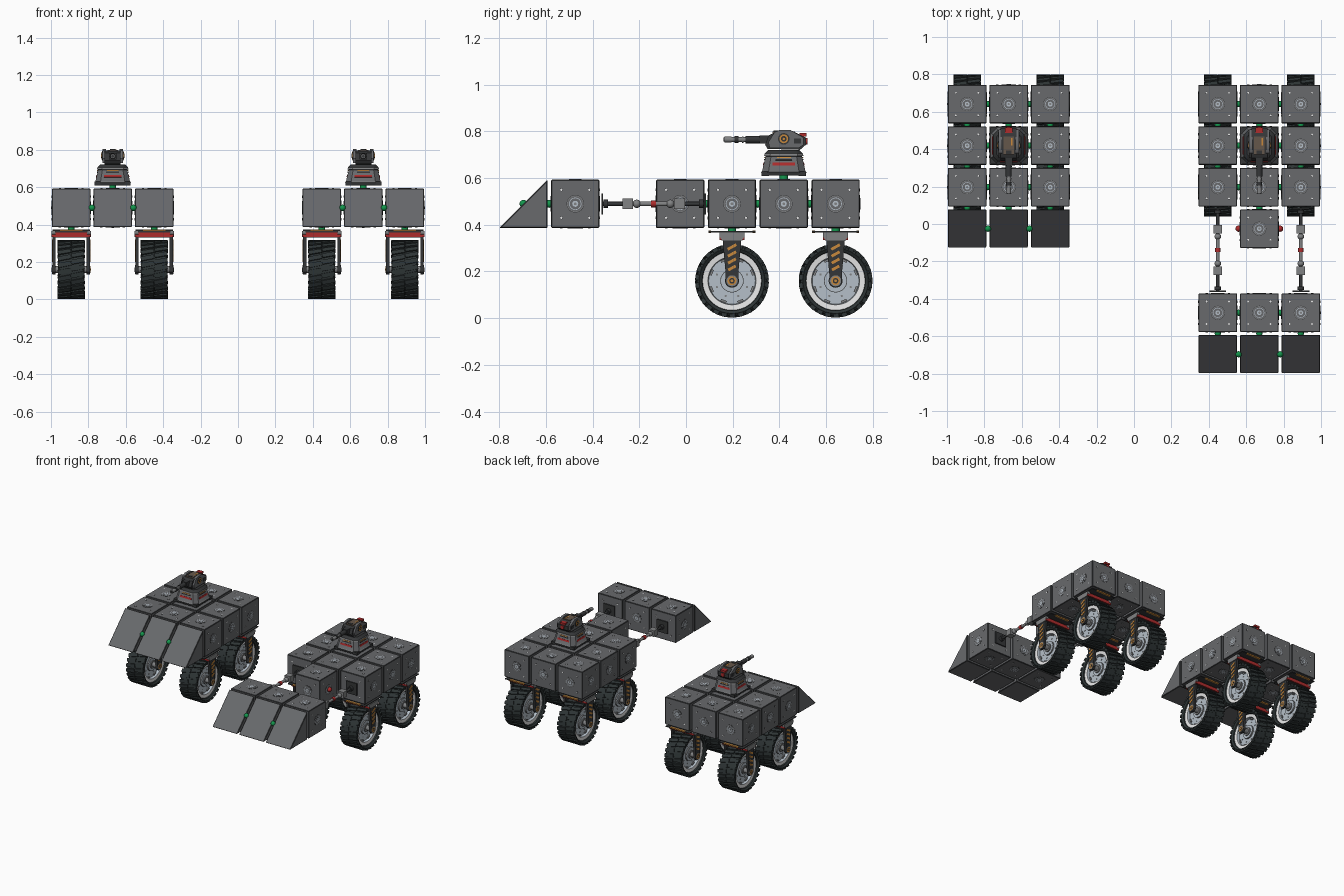
import bpy, bmesh
from math import cos, sin, pi, radians
from mathutils import Matrix, Vector

if "Cube" in bpy.data.objects:
    bpy.data.objects.remove(bpy.data.objects["Cube"])

COLOURS = {
    "hull grey": (.138, .142, .15), "dark grey": (.035, .037, .039),
    "tyre black": (.027, .035, .036), "white": (.9, .9, .9),
    "steel": (.46, .52, .58), "metal grey": (.22, .225, .23),
    "red": (.42, .025, .025), "green": (.007, .31, .075), "orange": (.58, .25, .045),
    "bronze": (.13, .095, .07),
}
MATS = []
for label, rgb in COLOURS.items():
    mat = bpy.data.materials.new(label)
    mat.use_nodes = True
    mat.diffuse_color = (*rgb, 1)
    mat.node_tree.nodes["Principled BSDF"].inputs["Base Color"].default_value = (*rgb, 1)
    MATS.append(mat)
HULL, DARK, TYRE, WHITE, STEEL, METAL, RED, GREEN, ORANGE, BRONZE = range(10)
X, Y, Z = Vector((1, 0, 0)), Vector((0, 1, 0)), Vector((0, 0, 1))


def paint(verts, m):
    for f in {f for v in verts for f in v.link_faces}:
        f.material_index = m


def box(bm, c, size, m, rot=Matrix()):
    mat = Matrix.Translation(c) @ rot @ Matrix.Diagonal((*size, 1))
    paint(bmesh.ops.create_cube(bm, size=1, matrix=mat)["verts"], m)


def tube(bm, c, axis, r, depth, m, seg=16):
    mat = Matrix.Translation(c) @ axis.to_track_quat("Z", "Y").to_matrix().to_4x4()
    paint(bmesh.ops.create_cone(bm, cap_ends=True, segments=seg, radius1=r, radius2=r,
                                matrix=mat, depth=depth)["verts"], m)


def ball(bm, c, r, m):
    paint(bmesh.ops.create_uvsphere(bm, u_segments=12, v_segments=8, radius=r,
                                    matrix=Matrix.Translation(c))["verts"], m)


def skin(bm, rings, mats, caps=True):
    """Join rings of points with faces, one colour per band."""
    vs = [[bm.verts.new(p) for p in ring] for ring in rings]
    n = len(vs[0])
    for a, b, m in zip(vs, vs[1:], mats):
        for i in range(n):
            bm.faces.new((a[i], a[(i + 1) % n], b[(i + 1) % n], b[i])).material_index = m
    if caps:
        bm.faces.new(vs[0]).material_index = mats[0]
        bm.faces.new(vs[-1]).material_index = mats[-1]


def prism(bm, profile, x0, x1, m):
    skin(bm, [[(x, y, z) for y, z in profile] for x in (x0, x1)], [m])


def finish(bm, name):
    bmesh.ops.recalc_face_normals(bm, faces=bm.faces)
    me = bpy.data.meshes.new(name)
    bm.to_mesh(me)
    bm.free()
    for mat in MATS:
        me.materials.append(mat)
    me.polygons.foreach_set("use_smooth", [True] * len(me.polygons))
    me.set_sharp_from_angle(angle=radians(32))
    return me


def place(name, me, loc):
    ob = bpy.data.objects.new(name, me)
    ob.location = loc
    bpy.context.collection.objects.link(ob)


H, STEP, MID = .1035, .222, .49


def dark_edges(bm):
    """Bevel every edge and darken the narrow strips."""
    bmesh.ops.bevel(bm, geom=bm.edges[:], offset=.004, segments=1, affect="EDGES")
    for f in bm.faces:
        f.material_index = HULL if f.calc_area() > .005 else DARK


def make_block():
    bm = bmesh.new()
    box(bm, (0, 0, 0), (2 * H,) * 3, HULL)
    dark_edges(bm)
    for n in (X, -X, Y, -Y, Z, -Z):
        # stacked port discs and corner bolts on each face
        for i, (r, m) in enumerate(((.038, DARK), (.036, METAL), (.033, HULL), (.027, STEEL),
                                    (.024, HULL), (.013, STEEL), (.006, METAL))):
            tube(bm, n * H, n, r, .0016 + i * .0008, m)
        u, v = n.yzx, n.zxy
        for a in (-.06, .06):
            for b in (-.06, .06):
                tube(bm, n * H + u * a + v * b, n, .0065, .002, DARK, 8)
                tube(bm, n * H + u * a + v * b, n, .005, .003, WHITE, 8)
    return finish(bm, "armour_block")


def make_wedge():
    bm = bmesh.new()
    prism(bm, ((-H, -H), (H, -H), (H, H)), -H, H, HULL)
    bmesh.ops.recalc_face_normals(bm, faces=bm.faces)
    dark_edges(bm)
    return finish(bm, "wedge_block")


def make_wheel():
    bm = bmesh.new()
    half = [(.03, .012), (.03, .1), (.05, .103), (.053, .126), (.062, .128), (.071, .14), (.062, .15)]
    bands = [STEEL, STEEL, WHITE, TYRE, TYRE, TYRE]
    prof = half + [(-x, r) for x, r in reversed(half)]
    skin(bm, [[(x, r * cos(i * pi / 20), r * sin(i * pi / 20)) for i in range(40)] for x, r in prof],
         bands + [TYRE] + bands[::-1], caps=False)
    for i in range(26):
        for s in (-1, 1):
            # slanted tread lugs, the two rows staggered
            turn = Matrix.Rotation((i + s * .25) * pi / 13, 4, "X")
            box(bm, turn @ Vector((s * .036, 0, .149)), (.07, .024, .016), TYRE,
                turn @ Matrix.Rotation(.2, 4, "Z"))
    for s in (-1, 1):
        for i in range(8):
            turn = Matrix.Rotation((i + .5) * pi / 4, 4, "X")
            box(bm, turn @ Vector((s * .031, 0, .094)), (.012, .026, .01), METAL, turn)
            tube(bm, turn @ Vector((s * .03, 0, .07)), X, .005, .005, METAL, 8)
        tube(bm, X * s * .033, X, .05, .012, METAL, 24)
        tube(bm, X * s * .034, X, .047, .013, STEEL, 24)
        tube(bm, X * s * .04, X, .03, .016, METAL, 24)
    tube(bm, (0, 0, 0), X, .018, .19, METAL)
    return finish(bm, "wheel")


def make_fork():
    # origin at the wheel centre
    bm = bmesh.new()
    box(bm, (0, 0, .21), (.2, .2, .006), DARK)
    tube(bm, (0, 0, .218), Z, .018, .03, GREEN)
    box(bm, (0, 0, .19), (.19, .09, .036), DARK)
    box(bm, (0, 0, .187), (.208, .106, .024), RED)
    for s in (-1, 1):
        box(bm, (0, s * .095, .2105), (.12, .012, .009), ORANGE)
        prism(bm, ((-.054, .207), (.054, .207), (.054, .19), (.042, .173), (-.042, .173), (-.054, .19)),
              s * .085, s * .1055, METAL)
        prism(bm, ((-.04, .178), (.04, .178), (.027, .03), (.027, -.012), (.013, -.027),
                   (-.013, -.027), (-.027, -.012), (-.027, .03)), s * .083, s * .1, DARK)
        for i in range(4):
            box(bm, (s * .101, 0, .145 - i * .03), (.004, .042 - i * .002, .012), ORANGE,
                Matrix.Rotation(.5, 4, "X"))
        for r, d, m in ((.024, .004, METAL), (.019, .007, ORANGE), (.012, .009, DARK), (.006, .01, ORANGE)):
            tube(bm, X * s * .1, X, r, d, m)
    return finish(bm, "wheel_fork")


def make_turret_base():
    # origin on the deck, eight-sided tapering body
    bm = bmesh.new()
    tube(bm, (0, 0, .005), Z, .018, .03, GREEN)
    levels = [(.017, .094, DARK), (.032, .097, METAL), (.036, .093, HULL), (.1, .078, DARK),
              (.102, .084, METAL), (.112, .082, DARK), (.128, .066, DARK)]
    rings = []
    for z, w, _ in levels:
        k = w * .7
        rings.append([(w, -k, z), (w, k, z), (k, w, z), (-k, w, z),
                      (-w, k, z), (-w, -k, z), (-k, -w, z), (k, -w, z)])
    skin(bm, rings, [m for _, _, m in levels[:-1]])
    for i in range(4):
        turn = Matrix.Rotation(i * pi / 2, 4, "Z")
        tilt = turn @ Matrix.Rotation(.23, 4, "Y")
        box(bm, turn @ Vector((-.0855, 0, .066)), (.006, .095, .013), RED, tilt)
        box(bm, turn @ Vector((-.081, 0, .086)), (.006, .07, .006), DARK, tilt)
        box(bm, turn @ Vector((-.0805, 0, .095)), (.006, .06, .005), ORANGE, tilt)
        # dark corner feet
        box(bm, turn @ Vector((.08, .08, .026)), (.032, .032, .02), DARK, turn)
    return finish(bm, "turret_base")


def make_turret_head():
    bm = bmesh.new()
    prism(bm, ((-.07, .132), (-.08, .15), (-.065, .19), (-.04, .202), (.05, .202),
               (.095, .18), (.095, .15), (.07, .128)), -.043, .043, DARK)
    for s in (-1, 1):
        prism(bm, ((-.06, .136), (-.066, .16), (-.04, .203), (-.02, .212), (.03, .212), (.085, .18),
                   (.085, .15), (.065, .136)), s * .036, s * .055, HULL)
        box(bm, (s * .055, .058, .165), (.006, .03, .022), DARK)
        for r, d, m in ((.025, .005, DARK), (.019, .01, ORANGE), (.012, .014, DARK), (.005, .016, ORANGE)):
            tube(bm, (s * .055, 0, .175), X, r, d, m)
    box(bm, (0, .0, .203), (.056, .095, .007), BRONZE)
    box(bm, (.016, .02, .206), (.008, .04, .004), ORANGE)
    box(bm, (0, -.035, .206), (.03, .02, .008), DARK)
    box(bm, (0, .083, .192), (.04, .03, .014), RED)
    tube(bm, (0, .096, .165), Y, .014, .012, RED)
    # gun: mantlet, sleeve, barrel, muzzle
    box(bm, (0, -.085, .172), (.04, .04, .036), DARK)
    for y0, y1, r, m in ((-.165, -.09, .016, DARK), (-.255, -.15, .0105, METAL), (-.18, -.172, .014, METAL),
                         (-.212, -.195, .015, DARK), (-.255, -.225, .013, METAL), (-.258, -.25, .008, DARK)):
        tube(bm, (0, (y0 + y1) / 2, .172), Y, r, y1 - y0, m, 12)
    return finish(bm, "turret_head")


def make_shaft():
    # origin half way along, running front to back
    bm = bmesh.new()
    tube(bm, (0, 0, 0), Y, .01, .2, METAL, 12)
    tube(bm, (0, 0, 0), Y, .015, .022, RED, 12)
    for s in (-1, 1):
        ball(bm, (0, s * .072, 0), .018, METAL)
        box(bm, (0, s * .111, 0), (.046, .046, .046), METAL)
        tube(bm, (0, s * .172, 0), Y, .009, .09, DARK, 12)
        tube(bm, (0, s * .205, 0), Y, .018, .02, DARK, 12)
        box(bm, (0, s * .22, 0), (.09, .008, .09), DARK)
    return finish(bm, "drive_shaft")


def make_link(colour, name):
    bm = bmesh.new()
    ball(bm, (0, 0, 0), .017, colour)
    return finish(bm, name)


block, wedge, wheel, fork = make_block(), make_wedge(), make_wheel(), make_fork()
turret_base, turret_head, shaft = make_turret_base(), make_turret_head(), make_shaft()
green_link, red_link = make_link(GREEN, "green_link"), make_link(RED, "red_link")
BACK = .641


def build_vehicle(side, cx, blocks, wedges):
    """Rows count forward from the back; cells are (column, row)."""
    def spot(c, r, z=MID):
        return (cx + c * STEP, BACK - r * STEP, z)

    cells = blocks | wedges
    for c, r in sorted(cells):
        is_wedge = (c, r) in wedges
        place(f"{side}_wedge" if is_wedge else f"{side}_block", wedge if is_wedge else block, spot(c, r))
        if (c + 1, r) in cells:
            place(f"{side}_cross_link", green_link, spot(c + .5, r))
        if (c, r + 1) in cells:
            place(f"{side}_long_link", green_link, spot(c, r + .5))
    for c in (-1, 1):
        for r in (0, 2):
            place(f"{side}_wheel", wheel, spot(c, r, .16))
            place(f"{side}_wheel_fork", fork, spot(c, r, .16))
    for part in (turret_base, turret_head):
        place(f"{side}_{part.name}", part, spot(0, 1, MID + H))


COLS = (-1, 0, 1)
deck = {(c, r) for c in COLS for r in range(3)}
# compact vehicle with its wedges on the hull
build_vehicle("right", -.67, deck, {(c, 3) for c in COLS})
# extended vehicle with a blade carried on two shafts
build_vehicle("left", .67, deck | {(0, 3)} | {(c, 5.025) for c in COLS}, {(c, 6.025) for c in COLS})
for s in (-1, 1):
    place("left_drive_shaft", shaft, (.67 + s * STEP, -.139, MID))
    place("left_red_link", red_link, (.67 + s * STEP / 2, BACK - 3 * STEP, MID))
